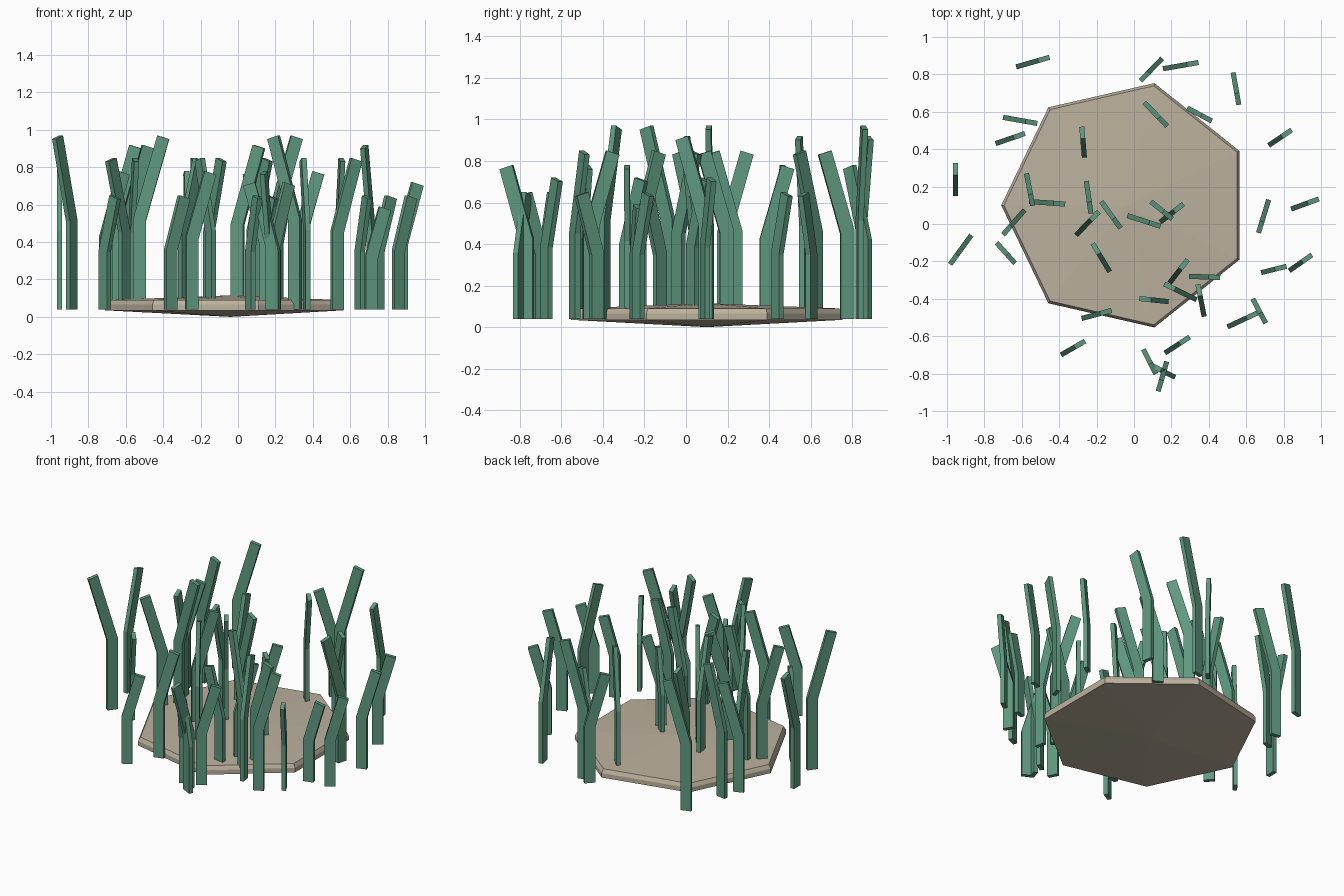
import bpy
import bmesh
from math import cos, sin, radians, pi
from mathutils import Vector

default = bpy.data.objects.get("Cube")
if default:
    bpy.data.objects.remove(default, do_unlink=True)


def flat_material(name, color):
    mat = bpy.data.materials.new(name)
    mat.use_nodes = True
    mat.diffuse_color = color
    mat.node_tree.nodes["Principled BSDF"].inputs["Base Color"].default_value = color
    return mat


green = flat_material("reed green", (0.115, 0.32, 0.22, 1))
sand = flat_material("sand", (0.5, 0.44, 0.34, 1))


def add_object(name, bm, mat):
    bmesh.ops.recalc_face_normals(bm, faces=bm.faces[:])
    mesh = bpy.data.meshes.new(name)
    bm.to_mesh(mesh)
    bm.free()
    mesh.materials.append(mat)
    obj = bpy.data.objects.new(name, mesh)
    bpy.context.collection.objects.link(obj)
    return obj


# Seven-sided ground slab: shallow cone below, chamfered rim, shallow cone on top
def ground_slab(sides=7, center=(-0.04, 0.1)):
    bm = bmesh.new()
    rings = []
    for radius, z in ((0.67, 0.035), (0.67, 0.065), (0.655, 0.09)):
        rings.append([bm.verts.new((radius * cos(pi + 2 * pi * i / sides),
                                    radius * sin(pi + 2 * pi * i / sides), z))
                      for i in range(sides)])
    bottom = bm.verts.new((0, 0, 0))
    top = bm.verts.new((0, 0, 0.115))
    for i in range(sides):
        j = (i + 1) % sides
        bm.faces.new((bottom, rings[0][j], rings[0][i]))
        bm.faces.new((top, rings[-1][i], rings[-1][j]))
        for low, high in zip(rings, rings[1:]):
            bm.faces.new((low[i], low[j], high[j], high[i]))
    obj = add_object("ground_slab", bm, sand)
    obj.location = (*center, 0)


# Bent reed: upright stalk and a leaning tip, extruded from a side profile
def reed(x, y, lean, size, width=0.068, thickness=0.027, slope=0.29):
    height = size - 0.04
    bend = height * 0.52
    reach = (height - bend) * slope
    profile = ((0, 0), (width, 0), (width, bend - width * slope / 2),
               (width + reach - 0.005, height - width * slope), (reach, height), (0, bend))
    bm = bmesh.new()
    side = bm.faces.new([bm.verts.new((u, -thickness / 2, z)) for u, z in profile])
    new = bmesh.ops.extrude_face_region(bm, geom=[side])["geom"]
    bmesh.ops.translate(bm, vec=Vector((0, thickness, 0)),
                        verts=[v for v in new if isinstance(v, bmesh.types.BMVert)])
    obj = add_object("reed", bm, green)
    obj.location = (x, y, 0.04)
    obj.rotation_euler.z = radians(lean)


ground_slab()

# Height of the tip for each size of reed
giant, tall, large, medium, small, short, tiny = 0.97, 0.92, 0.85, 0.78, 0.72, 0.65, 0.59

# Reeds at the back
reed(x=-.63, y=.84, lean=16, size=tall)
reed(x=-.7, y=.57, lean=-10, size=tall)
reed(x=.15, y=.885, lean=226, size=medium)
reed(x=-.74, y=.43, lean=19, size=medium)
reed(x=-.265, y=.355, lean=95, size=medium)
reed(x=.72, y=.42, lean=34, size=short)
reed(x=.285, y=.62, lean=-28, size=short)
reed(x=.055, y=.65, lean=-46, size=large)
reed(x=.53, y=.81, lean=-80, size=large)
reed(x=.155, y=.83, lean=10, size=giant)

# Reeds in the middle
reed(x=.72, y=.13, lean=253, size=tall)
reed(x=.84, y=.08, lean=20, size=small)
reed(x=.14, y=.01, lean=38, size=small)
reed(x=.09, y=.12, lean=-39, size=short)
reed(x=-.035, y=.045, lean=-18, size=tall)
reed(x=-.175, y=.12, lean=-54, size=large)
reed(x=-.31, y=-.06, lean=46, size=large)
reed(x=-.255, y=.23, lean=-82, size=large)
reed(x=-.575, y=.27, lean=-79, size=large)
reed(x=-.56, y=.12, lean=-4, size=giant)
reed(x=-.585, y=.075, lean=229, size=large)
reed(x=-.735, y=-.1, lean=-48, size=short)
reed(x=-.87, y=-.06, lean=234, size=giant)
reed(x=-.955, y=.15, lean=90, size=large)

# Reeds at the front
reed(x=.68, y=-.26, lean=14, size=tiny)
reed(x=.83, y=-.25, lean=35, size=short)
reed(x=.5, y=-.55, lean=25, size=large)
reed(x=.635, y=-.4, lean=-62, size=short)
reed(x=.335, y=-.405, lean=154, size=giant)
reed(x=.375, y=-.495, lean=101, size=large)
reed(x=.19, y=-.315, lean=52, size=small)
reed(x=.295, y=-.28, lean=-2, size=medium)
reed(x=-.13, y=-.255, lean=121, size=large)
reed(x=-.28, y=-.505, lean=15, size=medium)
reed(x=-.39, y=-.7, lean=30, size=short)
reed(x=.185, y=-.415, lean=174, size=small)
reed(x=.05, y=-.67, lean=-63, size=short)
reed(x=.22, y=-.82, lean=153, size=short)
reed(x=.165, y=-.69, lean=33, size=small)
reed(x=.175, y=-.735, lean=254, size=medium)
